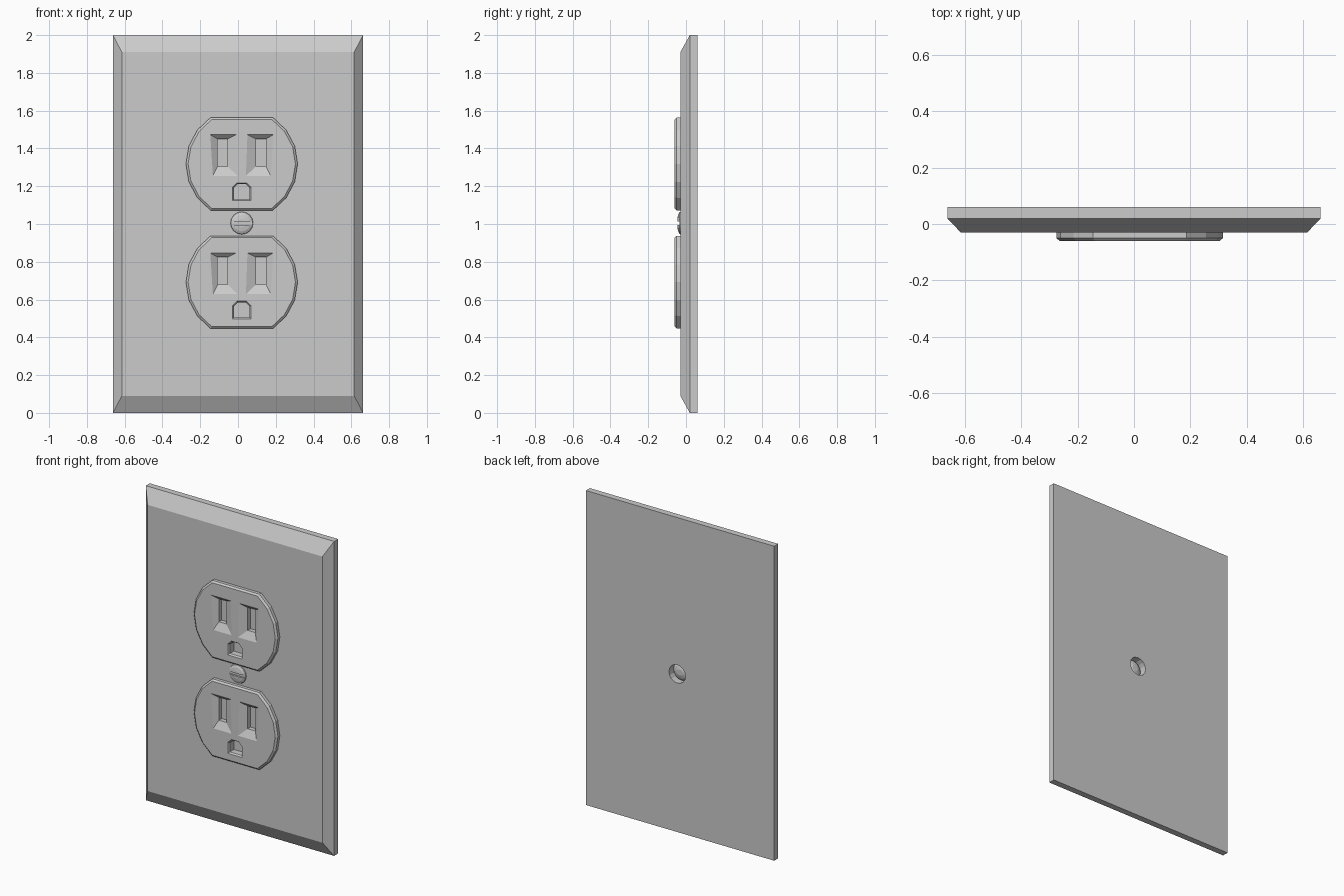
import bpy, bmesh
from math import sin, cos, radians, pi

if "Cube" in bpy.data.objects:
    bpy.data.objects.remove(bpy.data.objects["Cube"])

CX = 0.02  # the sockets and screw sit slightly right of centre


def loft(name, loops, cutter=False):
    """Closed solid through (y, [(x, z), ...]) sections."""
    bm = bmesh.new()
    rings = [[bm.verts.new((x, y, z)) for x, z in pts] for y, pts in loops]
    for a, b in zip(rings, rings[1:]):
        for i in range(len(a)):
            j = (i + 1) % len(a)
            bm.faces.new((a[i], a[j], b[j], b[i]))
    bm.faces.new(rings[0])
    bm.faces.new(rings[-1])
    bmesh.ops.recalc_face_normals(bm, faces=bm.faces)
    me = bpy.data.meshes.new(name)
    bm.to_mesh(me)
    bm.free()
    ob = bpy.data.objects.new(name, me)
    bpy.context.collection.objects.link(ob)
    if cutter:
        ob.hide_render = True
        ob.display_type = 'WIRE'
    return ob


def cut(ob, cutter):
    m = ob.modifiers.new(cutter.name, 'BOOLEAN')
    m.operation = 'DIFFERENCE'
    m.solver = 'EXACT'
    m.object = cutter


def rect(x0, x1, z0, z1):
    return [(x0, z0), (x1, z0), (x1, z1), (x0, z1)]


def circle(r, z, n=16):
    return [(CX + r * cos(2 * pi * i / n), z + r * sin(2 * pi * i / n)) for i in range(n)]


def socket_outline(r, zc, n=6):
    """Circle with flat top and bottom."""
    right = [radians(-56 + 112 * i / n) for i in range(n + 1)]
    return [(CX + r * cos(a), zc + r * sin(a)) for a in right + [a + pi for a in right]]


def place(pts, zc, side=1):
    return [(CX + side * x, zc + z) for x, z in pts]


# Wall plate with sloped front border
back = rect(-0.6625, 0.6625, 0, 2)
plate = loft("wall_plate", [(0.06, back), (0.02, back),
                            (-0.03, rect(-0.615, 0.615, 0.09, 1.91))])

# Socket faces with tapered blade slots and a ground hole
blade_outer = [(-0.153, -0.063), (-0.022, -0.063), (-0.03, 0.155), (-0.167, 0.155)]
blade_inner = rect(-0.128, -0.075, -0.013, 0.132)


def ground(w, z0, z1, c):
    return [(-w, z0), (w, z0), (w, z1 - c), (w - c, z1), (c - w, z1), (-w, z1 - c)]


for label, zc in (("upper", 1.318), ("lower", 0.692)):
    rim = socket_outline(0.296, zc)
    face = loft(label + "_socket", [(-0.03, rim), (-0.05, rim),
                                    (-0.06, socket_outline(0.284, zc))])
    cutters = []
    for side, tag in ((1, "left"), (-1, "right")):
        outer, inner = place(blade_outer, zc, side), place(blade_inner, zc, side)
        cutters.append(loft(f"{label}_{tag}_slot_cutter", [
            (-0.08, outer), (-0.06, outer), (-0.038, inner), (-0.01, inner)], True))
    outer = place(ground(0.049, -0.194, -0.1, 0.024), zc)
    inner = place(ground(0.042, -0.187, -0.107, 0.021), zc)
    cutters.append(loft(label + "_ground_cutter", [
        (-0.08, outer), (-0.06, outer), (-0.05, inner), (-0.01, inner)], True))
    for c in cutters:
        cut(face, c)
        cut(plate, c)

# Screw hole through the plate
SZ = 1.005
hole = loft("screw_hole_cutter", [(0.1, circle(0.058, SZ)), (-0.1, circle(0.058, SZ))], True)
cut(plate, hole)

# Slotted domed screw
screw = loft("screw", [(y, circle(r, SZ)) for y, r in (
    (0.035, 0.02), (0.028, 0.042), (0.015, 0.0575), (-0.028, 0.0575), (-0.03, 0.06),
    (-0.035, 0.058), (-0.042, 0.044), (-0.046, 0.022))])
slot = rect(CX - 0.1, CX + 0.1, SZ - 0.009, SZ + 0.009)
cut(screw, loft("screw_slot_cutter", [(-0.1, slot), (-0.034, slot)], True))
